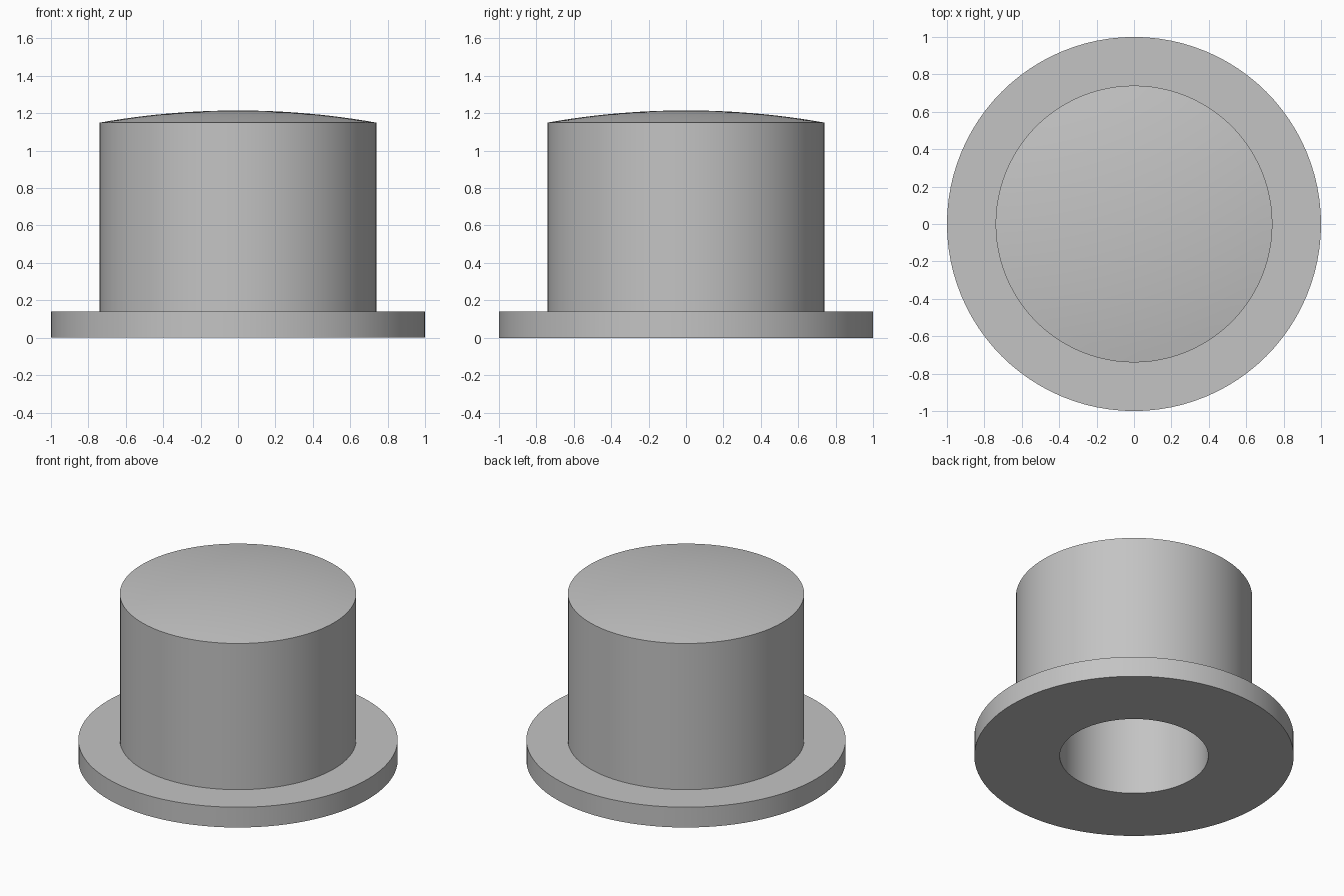
import bpy
import bmesh
import math
from mathutils import Matrix, Vector

if "Cube" in bpy.data.objects:
    bpy.data.objects.remove(bpy.data.objects["Cube"], do_unlink=True)

SEGMENTS = 96
FLANGE_R, FLANGE_H = 1.0, 0.14
BODY_R, BODY_H = 0.74, 1.15
TOP_H = 1.215
BORE_R, BORE_H = 0.465, 1.0

# Plain grey material
grey = bpy.data.materials.new("plain grey")
grey.use_nodes = True
colour = (0.55, 0.55, 0.55, 1.0)
grey.diffuse_color = colour
grey.node_tree.nodes["Principled BSDF"].inputs["Base Color"].default_value = colour


def dome_points(steps=12):
    """Shallow spherical crown from the body rim to the axis."""
    rise = TOP_H - BODY_H
    radius = (BODY_R ** 2 + rise ** 2) / (2 * rise)
    half = math.asin(BODY_R / radius)
    for i in range(steps + 1):
        a = half * (1 - i / steps)
        yield radius * math.sin(a), TOP_H - radius * (1 - math.cos(a))


def lathe(name, profile):
    """Revolve an (r, z) profile about the vertical axis."""
    bm = bmesh.new()
    verts = [bm.verts.new((r, 0, z)) for r, z in profile]
    edges = [bm.edges.new(pair) for pair in zip(verts, verts[1:])]
    bmesh.ops.spin(bm, geom=verts + edges, cent=(0, 0, 0), axis=(0, 0, 1),
                   angle=math.tau, steps=SEGMENTS, use_merge=False)
    bmesh.ops.remove_doubles(bm, verts=bm.verts, dist=0.0001)
    bmesh.ops.recalc_face_normals(bm, faces=bm.faces)
    mesh = bpy.data.meshes.new(name)
    bm.to_mesh(mesh)
    bm.free()
    mesh.materials.append(grey)
    obj = bpy.data.objects.new(name, mesh)
    bpy.context.collection.objects.link(obj)
    bpy.ops.object.select_all(action="DESELECT")
    obj.select_set(True)
    bpy.context.view_layer.objects.active = obj
    bpy.ops.object.shade_smooth_by_angle(angle=math.radians(30))
    return obj


# Flanged body with blind bore below and crowned top
bore = [(0, BORE_H), (BORE_R, BORE_H), (BORE_R, 0)]
flange = [(FLANGE_R, 0), (FLANGE_R, FLANGE_H), (BODY_R, FLANGE_H)]
lathe("flanged_domed_bushing", bore + flange + list(dome_points()))
